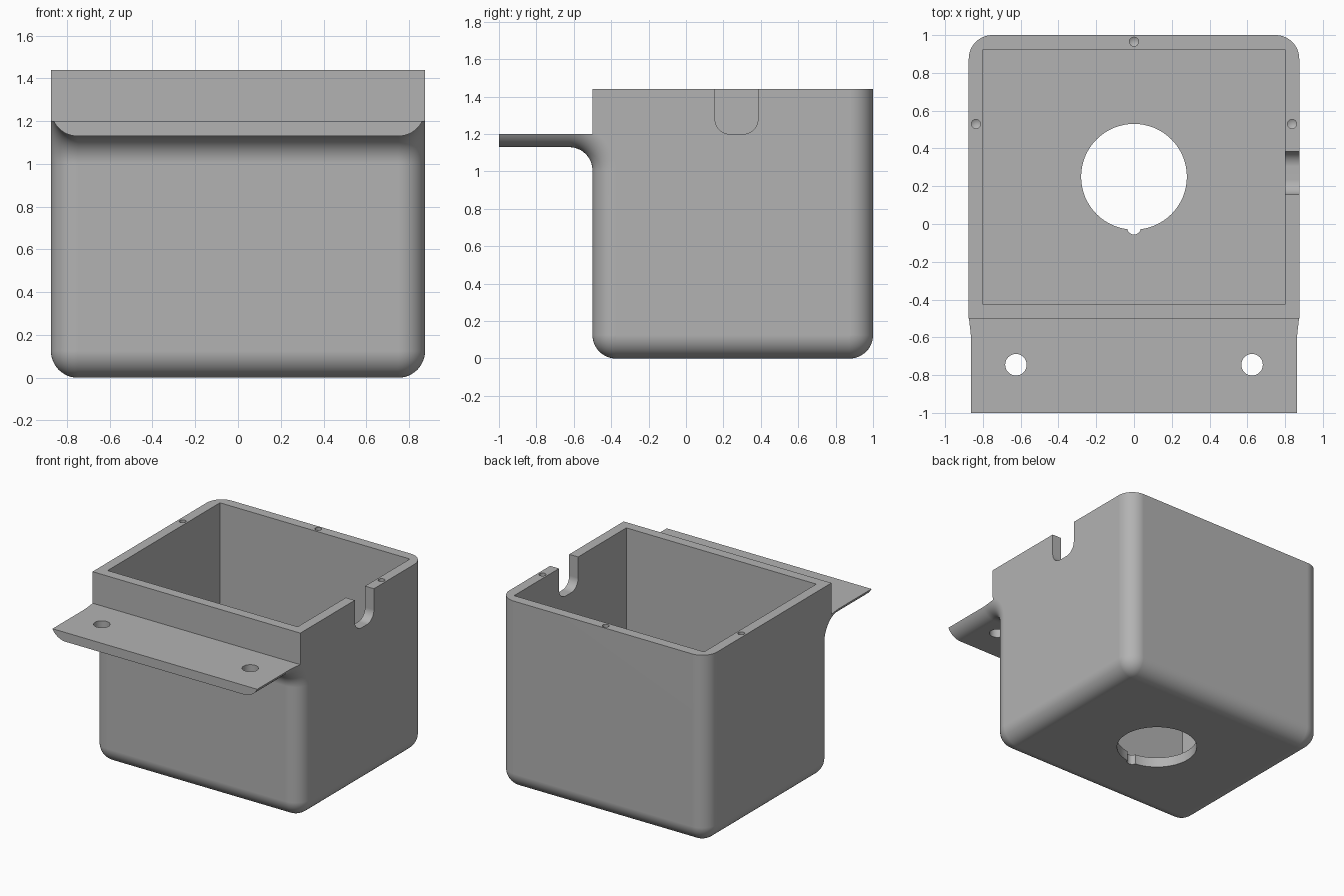
import bpy, bmesh, math
from mathutils import Matrix, Vector

cube = bpy.data.objects.get("Cube")
if cube:
    bpy.data.objects.remove(cube, do_unlink=True)

W, TOP, R = 0.875, 1.44, 0.125      # half width, height, fillet radius
LEDGE, UNDER = 1.2, 1.13            # top and underside of the flange
STEPS = 12

grey = bpy.data.materials.new("grey plastic")
grey.use_nodes = True
grey.diffuse_color = (0.45, 0.45, 0.45, 1)
grey.node_tree.nodes["Principled BSDF"].inputs["Base Color"].default_value = grey.diffuse_color


def make_object(name, bm):
    bmesh.ops.recalc_face_normals(bm, faces=bm.faces)
    mesh = bpy.data.meshes.new(name)
    bm.to_mesh(mesh)
    bm.free()
    mesh.materials.append(grey)
    ob = bpy.data.objects.new(name, mesh)
    bpy.context.collection.objects.link(ob)
    return ob


def arc(cy, cz, r, start, end):
    angles = [math.radians(start + (end - start) * i / STEPS) for i in range(STEPS + 1)]
    return [(cy + r * math.cos(a), cz + r * math.sin(a)) for a in angles]


def section(d):
    """Side profile of the box and flange, drawn in by d along its rounded path."""
    pts = [(-1, TOP), (-1, UNDER + d)]
    pts += arc(-0.5 - R, UNDER - R, R + d, 90, 0)
    pts += arc(-0.5 + R, R, R - d, 180, 270)
    pts += arc(1 - R, R, R - d, 270, 360)
    return pts + [(1 - d, TOP)]


# Box and flange: profiles lofted across x, drawn in at both ends for the side fillets
bm = bmesh.new()
ends = [(W - R + R * math.sin(a), R - R * math.cos(a))
        for a in (math.pi / 2 * i / STEPS for i in range(STEPS + 1))]
stations = [(-x, d) for x, d in reversed(ends)] + ends
loops = [[bm.verts.new((x, y, z)) for y, z in section(d)] for x, d in stations]
for a, b in zip(loops, loops[1:]):
    for i in range(len(a)):
        j = (i + 1) % len(a)
        bm.faces.new((a[i], a[j], b[j], b[i]))
bm.faces.new(loops[0])
bm.faces.new(loops[-1])
bmesh.ops.remove_doubles(bm, verts=bm.verts, dist=1e-5)
housing = make_object("housing", bm)


def box_mesh(lo, hi):
    lo, hi = Vector(lo), Vector(hi)
    bm = bmesh.new()
    bmesh.ops.create_cube(bm, size=1, matrix=Matrix.Translation((lo + hi) / 2)
                          @ Matrix.Diagonal((*(hi - lo), 1)))
    return bm


def cylinder_mesh(x, y, r, z0, z1, sides=32, tip=0):
    bm = bmesh.new()
    bmesh.ops.create_cone(bm, cap_ends=True, segments=sides, radius1=r, radius2=r,
                          depth=z1 - z0, matrix=Matrix.Translation((x, y, (z0 + z1) / 2)))
    if tip:
        bottom = min(bm.faces, key=lambda f: f.calc_center_median().z)
        for v in bmesh.ops.poke(bm, faces=[bottom])["verts"]:
            v.co.z -= tip
    return bm


def cut(name, bm):
    cutter = make_object(name, bm)
    cutter.hide_render = True
    mod = housing.modifiers.new(name, "BOOLEAN")
    mod.operation, mod.solver, mod.object = "DIFFERENCE", "EXACT", cutter
    bpy.context.view_layer.objects.active = housing
    bpy.ops.object.modifier_apply(modifier=mod.name)
    bpy.data.objects.remove(cutter, do_unlink=True)


# Step above the flange, and the cavity
cut("flange_step", box_mesh((-1.2, -1.2, LEDGE), (1.2, -0.5, 2)))
cut("cavity", box_mesh((-0.8, -0.425, 0.075), (0.8, 0.925, 2)))

# Keyed opening in the floor
cut("floor_opening", cylinder_mesh(0, 0.25, 0.28, -0.1, 0.3, 64))
cut("opening_key", cylinder_mesh(0, -0.02, 0.036, -0.1, 0.3))

# Cable slot with rounded bottom corners in the left wall
r = 0.08
slot = ([(0.155, 1.6)] + arc(0.155 + r, LEDGE + r, r, 180, 270)
        + arc(0.385 - r, LEDGE + r, r, 270, 360) + [(0.385, 1.6)])
bm = bmesh.new()
face = bm.faces.new([bm.verts.new((0.7, y, z)) for y, z in slot])
new = bmesh.ops.extrude_face_region(bm, geom=[face])["geom"]
bmesh.ops.translate(bm, vec=(0.3, 0, 0), verts=[v for v in new if isinstance(v, bmesh.types.BMVert)])
cut("cable_slot", bm)

# Screw holes in the rim and mounting holes in the flange
for x, y in ((0, 0.965), (-0.837, 0.53), (0.837, 0.53)):
    cut("screw_hole", cylinder_mesh(x, y, 0.024, TOP - 0.2, 1.6, 24, 0.014))
for x in (-0.625, 0.625):
    cut("mounting_hole", cylinder_mesh(x, -0.745, 0.057, 1, 1.4))

# Smooth fillets, crisp edges
bpy.ops.object.select_all(action="DESELECT")
housing.select_set(True)
bpy.context.view_layer.objects.active = housing
bpy.ops.object.shade_smooth_by_angle(angle=math.radians(30))
weighted = housing.modifiers.new("flat_faces", "WEIGHTED_NORMAL")
weighted.keep_sharp = True
